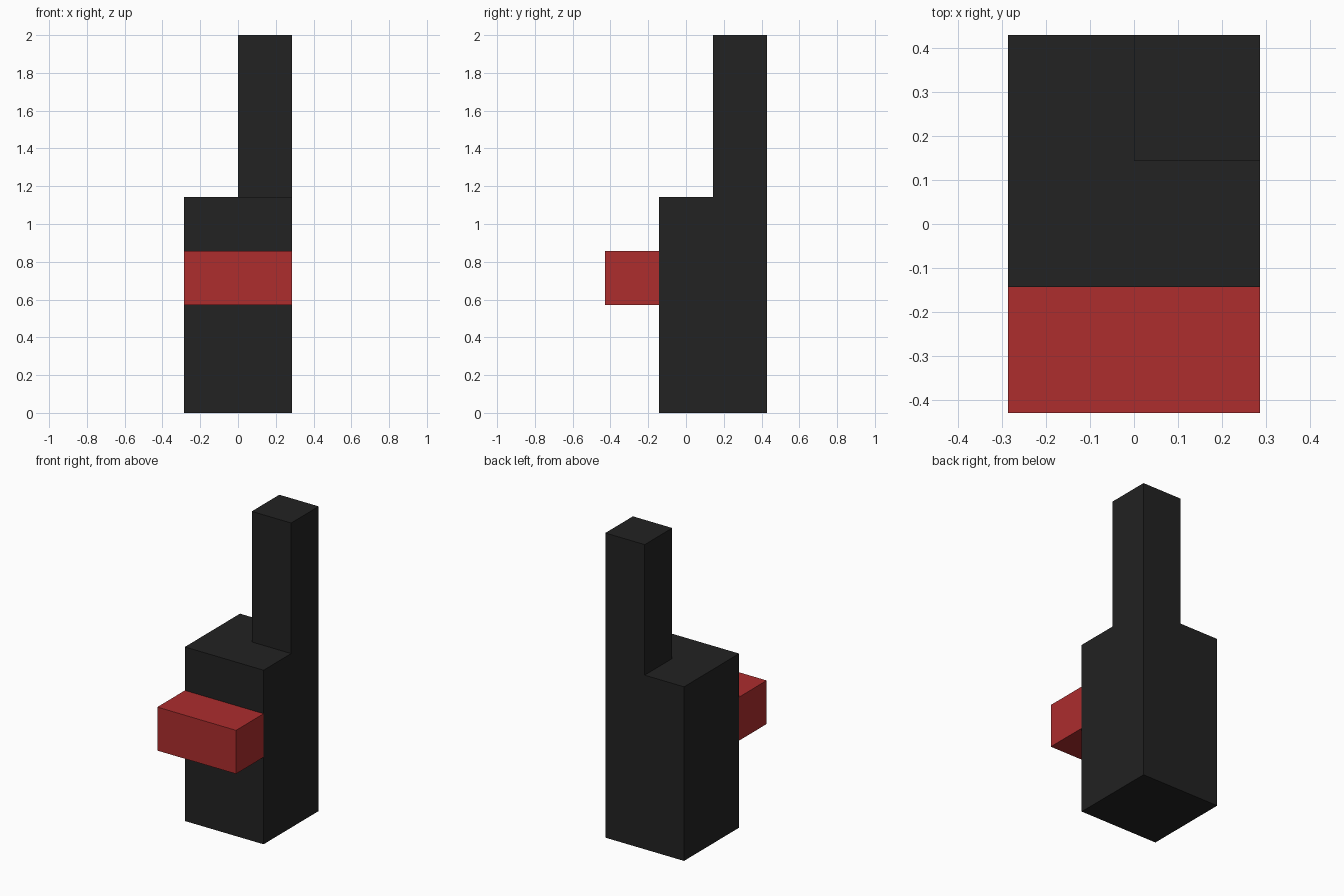
import bpy
from mathutils import Vector

cube = bpy.data.objects.get("Cube")
if cube:
    bpy.data.objects.remove(cube, do_unlink=True)

U = 2 / 7  # grid unit: the model is seven units tall


def make_material(name, color):
    mat = bpy.data.materials.new(name)
    mat.use_nodes = True
    mat.diffuse_color = color
    bsdf = next(n for n in mat.node_tree.nodes if n.type == 'BSDF_PRINCIPLED')
    bsdf.inputs["Base Color"].default_value = color
    return mat


def box(name, low, high, mat):
    """Box between two corners given in grid units."""
    low, high = Vector(low) * U, Vector(high) * U
    bpy.ops.mesh.primitive_cube_add(size=1, location=(low + high) / 2)
    obj = bpy.context.object
    obj.name = obj.data.name = name
    obj.scale = high - low
    bpy.ops.object.transform_apply(location=False, rotation=False, scale=True)
    obj.data.materials.append(mat)
    return obj


black = make_material("charcoal black", (0.016, 0.016, 0.016, 1))
red = make_material("signal red", (0.418, 0.026, 0.027, 1))

# Main block
box("body", (-1, -0.5, 0), (1, 1.5, 4), black)
# Tall post on the back left corner
box("antenna", (0, 0.5, 4), (1, 1.5, 7), black)
# Bar across the front
box("front_bar", (-1, -1.5, 2), (1, -0.5, 3), red)
